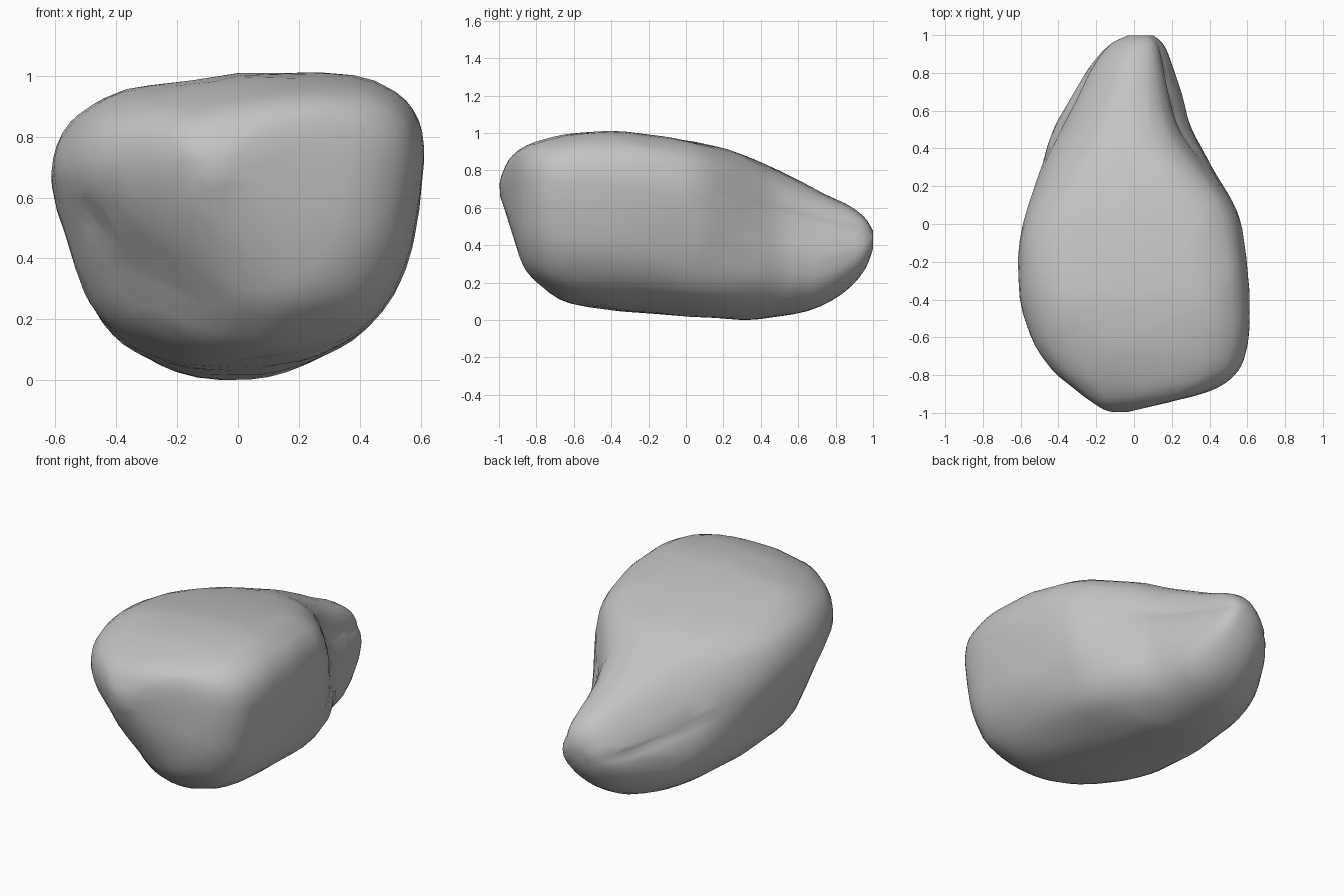
import bpy
import bmesh
import math
from mathutils import Vector, noise

cube = bpy.data.objects.get("Cube")
if cube:
    bpy.data.objects.remove(cube, do_unlink=True)

# Stations along the stone: y, x min, x max, z min, z max
STATIONS = [
    (-0.995, -0.11, -0.03, 0.66, 0.74),
    (-0.98, -0.16, 0.04, 0.61, 0.79),
    (-0.945, -0.22, 0.18, 0.47, 0.86),
    (-0.88, -0.32, 0.41, 0.28, 0.915),
    (-0.78, -0.44, 0.55, 0.17, 0.955),
    (-0.63, -0.54, 0.6, 0.09, 0.99),
    (-0.4, -0.605, 0.61, 0.05, 1.01),
    (-0.15, -0.61, 0.59, 0.03, 0.985),
    (0.08, -0.575, 0.545, 0.015, 0.945),
    (0.3, -0.51, 0.43, 0.005, 0.89),
    (0.5, -0.425, 0.31, 0.02, 0.8),
    (0.7, -0.315, 0.25, 0.065, 0.7),
    (0.85, -0.22, 0.2, 0.15, 0.625),
    (0.95, -0.125, 0.155, 0.26, 0.555),
    (1.0, -0.03, 0.1, 0.37, 0.48),
]

# Half widths at each height fraction, for each flank of the body and the tail
HEIGHTS = (0, 0.01, 0.05, 0.12, 0.22, 0.34, 0.47, 0.6, 0.72, 0.83, 0.91, 0.97, 1)
BODY_LEFT = (0, 0.22, 0.44, 0.64, 0.78, 0.86, 0.92, 0.98, 1, 0.95, 0.83, 0.58, 0)
BODY_RIGHT = (0, 0.22, 0.47, 0.68, 0.82, 0.91, 0.96, 0.99, 1, 0.95, 0.83, 0.58, 0)
TAIL_LEFT = (0, 0.22, 0.44, 0.66, 0.86, 0.98, 1, 0.93, 0.8, 0.64, 0.47, 0.27, 0)
TAIL_RIGHT = (0, 0.28, 0.54, 0.77, 0.94, 1, 0.98, 0.88, 0.79, 0.69, 0.56, 0.34, 0)

# Hollows worn into the front: centre, radius, depth
CORE = Vector((0, -0.2, 0.6))
HOLLOWS = [
    (Vector((-0.46, -0.76, 0.28)), 0.3, 0.1),
    (Vector((-0.2, -0.88, 0.26)), 0.24, 0.06),
    (Vector((-0.53, -0.62, 0.54)), 0.09, 0.025),
]


def spline(points, steps):
    """Sample a smooth curve through tuples of any length."""
    out = []
    last = len(points) - 1
    for i in range(last):
        a, b = points[max(i - 1, 0)], points[i]
        c, d = points[i + 1], points[min(i + 2, last)]
        for s in range(steps):
            t = s / steps
            out.append(tuple(
                q + 0.5 * t * (r - p + t * (2 * p - 5 * q + 4 * r - w
                                           + t * (3 * (q - r) + w - p)))
                for p, q, r, w in zip(a, b, c, d)))
    out.append(points[-1])
    return out


def section(station):
    """One closed outline: up the right flank, then down the left flank."""
    y, left, right, low, high = station
    middle, half = (left + right) / 2, (right - left) / 2
    blend = min(max((y + 0.05) / 0.7, 0), 1)
    blend = blend * blend * (3 - 2 * blend)

    def flank(sign, body, tail):
        profile = [(h, b + (t - b) * blend) for h, b, t in zip(HEIGHTS, body, tail)]
        return [Vector((middle + sign * half * w, y, low + (high - low) * h))
                for h, w in spline(profile, 5)]

    return flank(1, BODY_RIGHT, TAIL_RIGHT) + flank(-1, BODY_LEFT, TAIL_LEFT)[-2:0:-1]


def weather(p):
    """Tilt the crown, then add worn bumps, hollows and the tail crack."""
    q = p.copy()
    q.z += 0.07 * p.x * p.z
    out = (p - Vector((0, p.y * 0.75, 0.5))).normalized()
    q += out * 0.008 * noise.noise(p * 4.5)
    for spot, radius, depth in HOLLOWS:
        fall = math.exp(-((p - spot).length / radius) ** 2)
        q += (CORE - p).normalized() * depth * fall
    # Thin crack along both flanks of the tail, lower on the left one
    if p.y > 0.3:
        line = (0.62 if p.x > 0 else 0.55) - 0.25 * (p.y - 0.3)
        fade = min((p.y - 0.3) * 4, (1 - p.y) * 8, 1)
        q -= out * 0.014 * fade * math.exp(-((p.z - line) / 0.014) ** 2)
    return q


# Stone body lofted through the sections
bm = bmesh.new()
rings = [[bm.verts.new(weather(p)) for p in section(s)] for s in spline(STATIONS, 5)]
for first, second in zip(rings, rings[1:]):
    for i in range(len(first)):
        j = (i + 1) % len(first)
        bm.faces.new((first[i], first[j], second[j], second[i]))
for ring in (rings[0], rings[-1]):
    bm.faces.new(ring)
bmesh.ops.recalc_face_normals(bm, faces=bm.faces[:])

# Rest it on the ground
lowest = min(v.co.z for v in bm.verts)
bmesh.ops.translate(bm, verts=bm.verts[:], vec=(0, 0, -lowest))

mesh = bpy.data.meshes.new("stone")
bm.to_mesh(mesh)
bm.free()
stone = bpy.data.objects.new("stone", mesh)
bpy.context.collection.objects.link(stone)

# Plain grey stone
grey = bpy.data.materials.new("stone_grey")
grey.use_nodes = True
colour = (0.55, 0.55, 0.55, 1)
grey.diffuse_color = colour
grey.node_tree.nodes["Principled BSDF"].inputs["Base Color"].default_value = colour
mesh.materials.append(grey)

bpy.context.view_layer.objects.active = stone
stone.select_set(True)
bpy.ops.object.shade_smooth_by_angle(angle=math.radians(50))

# Irregular worn facets
facets = stone.modifiers.new("worn_facets", "DECIMATE")
facets.ratio = 0.12
